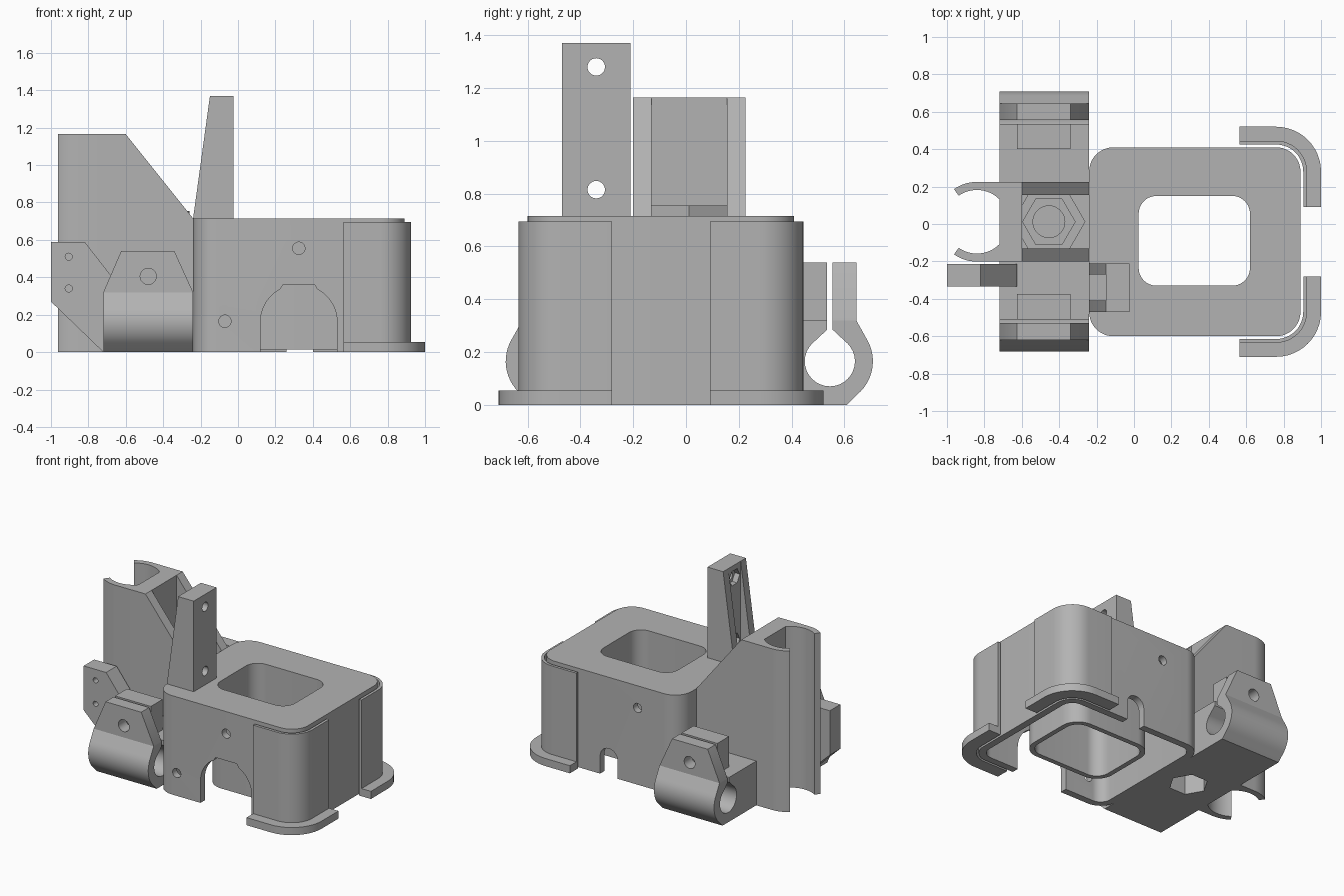
import bpy, bmesh
from math import sin, cos, pi, radians

cube = bpy.data.objects.get("Cube")
if cube:
    bpy.data.objects.remove(cube, do_unlink=True)

grey = bpy.data.materials.new("plain grey")
grey.use_nodes = True
COLOUR = (0.45, 0.45, 0.45, 1)
grey.diffuse_color = COLOUR
grey.node_tree.nodes["Principled BSDF"].inputs["Base Color"].default_value = COLOUR


def prism(name, pts, axis, lo, hi):
    """Extrude a 2D outline along an axis from lo to hi."""
    place = {"x": lambda u, v, w: (w, u, v),
             "y": lambda u, v, w: (u, w, v),
             "z": lambda u, v, w: (u, v, w)}[axis]
    bm = bmesh.new()
    rings = [[bm.verts.new(place(u, v, w)) for u, v in pts] for w in (lo, hi)]
    n = len(pts)
    for ring in rings:
        bm.faces.new(ring)
    for i in range(n):
        j = (i + 1) % n
        bm.faces.new((rings[0][i], rings[0][j], rings[1][j], rings[1][i]))
    bmesh.ops.recalc_face_normals(bm, faces=bm.faces)
    mesh = bpy.data.meshes.new(name)
    bm.to_mesh(mesh)
    bm.free()
    mesh.materials.append(grey)
    ob = bpy.data.objects.new(name, mesh)
    bpy.context.collection.objects.link(ob)
    return ob


def activate(ob):
    bpy.ops.object.select_all(action="DESELECT")
    ob.select_set(True)
    bpy.context.view_layer.objects.active = ob


def cut(ob, *prism_args):
    cutter = prism("cutter", *prism_args)
    mod = ob.modifiers.new("cut", "BOOLEAN")
    mod.operation, mod.solver, mod.object = "DIFFERENCE", "EXACT", cutter
    activate(ob)
    bpy.ops.object.modifier_apply(modifier=mod.name)
    bpy.data.objects.remove(cutter, do_unlink=True)


def arc(cx, cy, r, a0, a1, n=12):
    steps = [radians(a0 + (a1 - a0) * i / n) for i in range(n + 1)]
    return [(cx + r * cos(a), cy + r * sin(a)) for a in steps]


def ngon(cx, cy, r, n=32):
    return [(cx + r * cos(2 * pi * i / n), cy + r * sin(2 * pi * i / n)) for i in range(n)]


def rect(x0, x1, y0, y1):
    return [(x0, y0), (x1, y0), (x1, y1), (x0, y1)]


def rounded(x0, x1, y0, y1, r, off=0):
    k = r + off
    return (arc(x1 - r, y1 - r, k, 0, 90) + arc(x0 + r, y1 - r, k, 90, 180)
            + arc(x0 + r, y0 + r, k, 180, 270) + arc(x1 - r, y0 + r, k, 270, 360))


BODY = (-0.24, 0.89, -0.60, 0.41, 0.13)
WINDOW = (0.025, 0.62, -0.33, 0.15, 0.095)

# Hollow main housing with a window through its top
body = prism("housing", rounded(*BODY), "z", 0, 0.715)
cut(body, rounded(*BODY, off=-0.05), "z", -0.1, 0.665)
cut(body, rounded(*WINDOW), "z", 0.5, 0.9)
arch = [(0.12, -0.1), (0.53, -0.1)] + arc(0.33, 0.16, 0.2, 0, 62) \
    + [(0.41, 0.36), (0.24, 0.36)] + arc(0.32, 0.16, 0.2, 118, 180)
cut(body, arch, "y", -0.7, -0.45)
cut(body, [(0.26, -0.1), (0.40, -0.1)] + arc(0.33, 0.13, 0.07, 0, 180), "y", 0.3, 0.5)
for x, z, y0, y1 in ((0.325, 0.555, -0.7, -0.45), (-0.07, 0.165, -0.7, -0.45),
                     (0.10, 0.555, 0.3, 0.5)):
    cut(body, ngon(x, z, 0.033), "y", y0, y1)

# Inner sleeve around the window
sleeve = prism("window_sleeve", rounded(*WINDOW, off=0.035), "z", 0.015, 0.69)
cut(sleeve, rounded(*WINDOW), "z", -0.1, 0.9)


# Corner guards and their foot flanges on the +x end
def corner_strip(name, inner, outer, z0, z1, flip):
    def path(off):
        return [(0.565, 0.41 + off)] + arc(0.76, 0.28, 0.13 + off, 90, 0) + [(0.89 + off, 0.09)]
    pts = path(outer) + path(inner)[::-1]
    if flip:
        pts = [(x, -0.19 - y) for x, y in pts]
    prism(name, pts, "z", z0, z1)


for side, flip in (("back", False), ("front", True)):
    corner_strip(side + "_corner_guard", 0.015, 0.035, 0.05, 0.695, flip)
    corner_strip(side + "_corner_foot", 0.015, 0.11, 0, 0.055, flip)

# Drilled post with two tapering ribs
post = prism("post_plate", rect(-0.15, -0.025, 0.70, 1.37), "y", -0.47, -0.21)
for z in (0.815, 1.28):
    cut(post, ngon(-0.34, z, 0.033), "x", -0.3, 0.1)
    cut(post, ngon(-0.34, z, 0.06, 6), "x", -0.3, -0.11)
for name, y0 in (("front", -0.47), ("back", -0.27)):
    prism("post_rib_" + name, [(-0.24, 0.70), (-0.14, 0.70), (-0.14, 1.37), (-0.15, 1.37),
                               (-0.24, 0.715)], "y", y0, y0 + 0.06)

# Carriage: base, tall plate, sloping ribs and hexagonal boss
HX, HY = -0.455, 0.012
base = prism("carriage_base", rect(-0.72, -0.24, -0.2, 0.225), "z", 0, 0.32)
boss = prism("hex_boss", ngon(HX, HY, 0.195, 6), "z", 0.01, 0.755)
for ob in (base, boss):
    cut(ob, ngon(HX, HY, 0.13, 6), "z", -0.1, 0.25)
cut(boss, ngon(HX, HY, 0.14, 6), "z", 0.66, 0.9)
cut(boss, ngon(HX, HY, 0.085), "z", 0.4, 0.9)
prism("carriage_plate", rect(-0.72, -0.6, -0.2, 0.225), "z", 0.3, 1.165)
slope = [(-0.72, 0), (-0.24, 0), (-0.24, 0.715), (-0.6, 1.165), (-0.72, 1.165)]
prism("carriage_rib_front", slope, "y", -0.2, -0.13)
prism("carriage_rib_back", slope, "y", 0.155, 0.225)

# Snap clip with two curved jaws
for name, s in (("front", -1), ("back", 1)):
    jaw = [(-0.72, 0.213)] + arc(-0.84, 0, 0.213, 90, 125) + arc(-0.84, 0, 0.17, 125, 45) \
        + [(-0.72, 0.12)]
    prism("clip_jaw_" + name, [(x, HY + s * y) for x, y in jaw], "z", 0, 1.165)


# Rod clamps at both ends of the carriage
def clamp(side, s):
    def my(y):
        return y if s > 0 else 0.025 - y

    def mirrored(pts):
        return [(my(y), z) for y, z in pts]

    cy, cz = 0.545, 0.165
    holder = prism(side + "_rod_clamp",
                   mirrored([(0.2, 0), (0.61, 0)] + arc(cy, cz, 0.163, -45, 30)
                            + [(0.645, 0.32), (0.2, 0.32)]), "x", -0.72, -0.24)
    cut(holder, mirrored(ngon(cy, cz, 0.095)), "x", -0.9, -0.1)
    cut(holder, mirrored([(0.478, 0.232), (0.612, 0.232), (0.555, 0.285), (0.555, 0.6),
                          (0.535, 0.6), (0.535, 0.285)]), "x", -0.9, -0.1)
    y0, y1 = sorted((my(0.555), my(0.645)))
    outer = prism(side + "_outer_ear", [(-0.72, 0.31), (-0.24, 0.31), (-0.24, 0.32),
                                        (-0.34, 0.54), (-0.625, 0.54), (-0.72, 0.32)], "y", y0, y1)
    y0, y1 = sorted((my(0.40), my(0.535)))
    inner = prism(side + "_inner_ear", rect(-0.625, -0.34, 0.3, 0.54), "y", y0, y1)
    y0, y1 = sorted((my(0.3), my(0.8)))
    for ear in (outer, inner):
        cut(ear, ngon(-0.48, 0.405, 0.043), "y", y0, y1)


clamp("back", 1)
clamp("front", -1)

# Side bracket with two small holes
bracket = prism("side_bracket", [(-1, 0.27), (-1, 0.59), (-0.82, 0.59), (-0.625, 0.34),
                                 (-0.625, 0), (-0.72, 0)], "y", -0.335, -0.215)
for z in (0.34, 0.51):
    cut(bracket, ngon(-0.905, z, 0.019, 20), "y", -0.5, 0)

# Smooth curved walls while keeping edges crisp
for ob in bpy.context.collection.objects:
    if ob.type == "MESH":
        activate(ob)
        bpy.ops.object.shade_smooth_by_angle(angle=radians(25))
